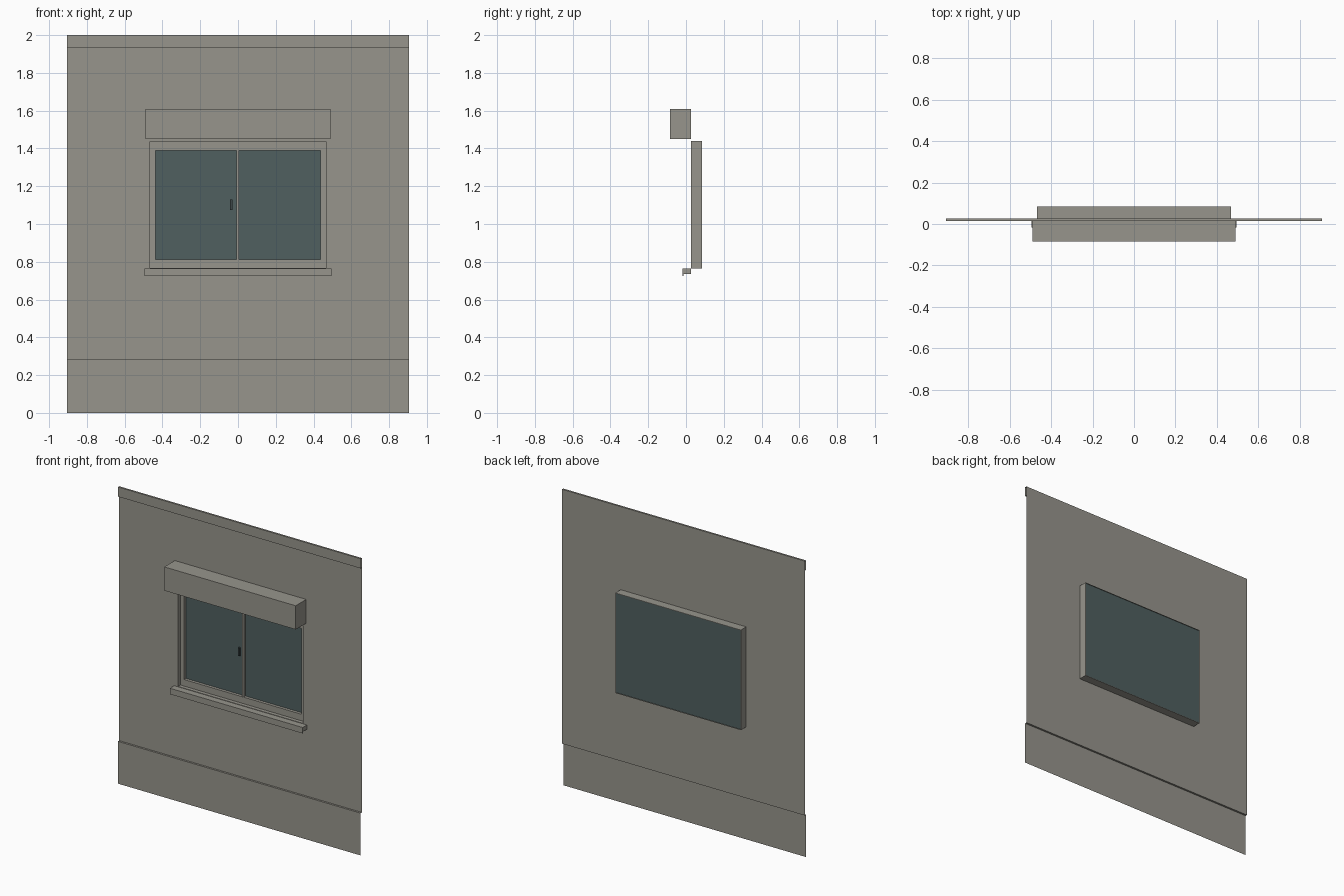
import bpy, bmesh

if "Cube" in bpy.data.objects:
    bpy.data.objects.remove(bpy.data.objects["Cube"], do_unlink=True)


def material(name, rgb):
    m = bpy.data.materials.new(name)
    m.use_nodes = True
    m.diffuse_color = (*rgb, 1)
    m.node_tree.nodes["Principled BSDF"].inputs["Base Color"].default_value = (*rgb, 1)
    return m


GREY = material("warm grey plaster", (0.31, 0.30, 0.265))
GLASS = material("dark teal glass", (0.08, 0.117, 0.117))
DARK = material("dark handle", (0.045, 0.062, 0.065))


def finish(name, bm, mat, solid=True):
    if solid:
        bmesh.ops.recalc_face_normals(bm, faces=bm.faces)
    mesh = bpy.data.meshes.new(name)
    bm.to_mesh(mesh)
    bm.free()
    mesh.materials.append(mat)
    ob = bpy.data.objects.new(name, mesh)
    bpy.context.collection.objects.link(ob)
    return ob


def block(name, x, y, z, mat):
    """Closed box from its x, y and z ranges."""
    bm = bmesh.new()
    bmesh.ops.create_cube(bm, size=1)
    for v in bm.verts:
        v.co = [r[0] if c < 0 else r[1] for c, r in zip(v.co, (x, y, z))]
    return finish(name, bm, mat)


def ribbon(name, half, profile, mat, closed=False):
    """Sweep a (y, z) profile along x; a closed profile gets end caps."""
    bm = bmesh.new()
    a, b = ([bm.verts.new((x, y, z)) for y, z in profile] for x in (-half, half))
    n = len(profile)
    for i in range(n if closed else n - 1):
        j = (i + 1) % n
        bm.faces.new((a[i], a[j], b[j], b[i]))
    if closed:
        bm.faces.new(a)
        bm.faces.new(b)
    return finish(name, bm, mat, closed)


def ring(name, outer, inner, y0, y1, mat):
    """Rectangular ring from (half width, bottom, top); a flat sheet if y0 == y1."""
    bm = bmesh.new()

    def loop(rect, y):
        w, lo, hi = rect
        return [bm.verts.new((x, y, z)) for x, z in ((-w, lo), (w, lo), (w, hi), (-w, hi))]

    loops = [loop(outer, y0), loop(inner, y0)]
    if y1 > y0:
        loops += [loop(inner, y1), loop(outer, y1), loops[0]]
    for p, q in zip(loops, loops[1:]):
        for i in range(4):
            j = (i + 1) % 4
            bm.faces.new((p[i], p[j], q[j], q[i]))
    return finish(name, bm, mat, y1 > y0)


W = 0.905            # half width of the wall
WALL, FRONT = 0.027, 0.014
opening = (0.468, 0.765, 1.44)

# Wall sheet, with plinth and top band standing a little in front
ring("wall", (W, 0.285, 2), opening, WALL, WALL, GREY)
ribbon("plinth", W, [(WALL, 0.285), (FRONT, 0.285), (FRONT, 0)], GREY)
ribbon("top_band", W, [(WALL, 2), (FRONT, 2), (FRONT, 1.935), (WALL, 1.935)], GREY)

# Window reveal, frame and glass
ring("window_reveal", opening, (0.465, 0.768, 1.437), WALL, 0.084, GREY)
ring("window_frame", (0.465, 0.768, 1.437), (0.438, 0.812, 1.39), 0.052, 0.072, GREY)
block("mullion", (-0.009, 0.005), (0.055, 0.072), (0.812, 1.39), GREY)
block("glass", (-0.465, 0.465), (0.072, 0.08), (0.768, 1.437), GLASS)
block("handle", (-0.042, -0.03), (0.06, 0.072), (1.075, 1.13), DARK)

# Shutter box above, sill with drip edge below
block("shutter_box", (-0.49, 0.49), (-0.085, WALL), (1.45, 1.61), GREY)
ribbon("sill", 0.495, [(WALL, 0.765), (-0.018, 0.765), (-0.018, 0.725),
                       (-0.013, 0.725), (-0.013, 0.736), (WALL, 0.736)], GREY, closed=True)
